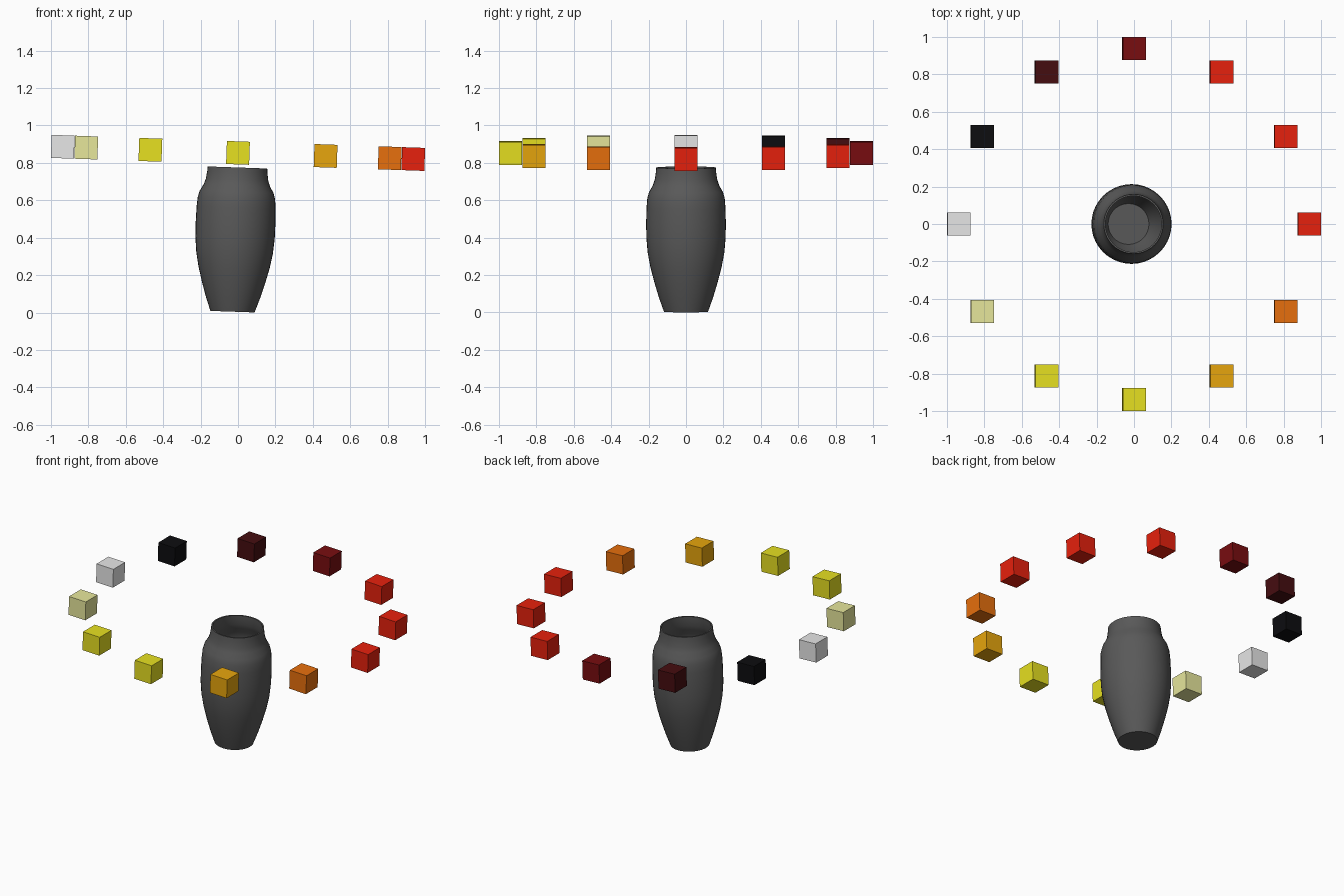
import bpy, bmesh, math
from mathutils import Matrix, Vector

if "Cube" in bpy.data.objects:
    bpy.data.objects.remove(bpy.data.objects["Cube"])

RING_Z, RING_R, CUBE = 0.853, 0.937, 0.123
# The whole set leans two degrees about the ring centre
LEAN = (Matrix.Translation((0, 0, RING_Z)) @ Matrix.Rotation(math.radians(2), 4, 'Y'))


def material(name, rgb):
    m = bpy.data.materials.new(name)
    m.use_nodes = True
    colour = (*rgb, 1)
    m.diffuse_color = colour
    m.node_tree.nodes["Principled BSDF"].inputs["Base Color"].default_value = colour
    return m


def make(name, bm, mat, matrix):
    bmesh.ops.recalc_face_normals(bm, faces=bm.faces)
    me = bpy.data.meshes.new(name)
    bm.to_mesh(me)
    bm.free()
    me.materials.append(mat)
    ob = bpy.data.objects.new(name, me)
    bpy.context.collection.objects.link(ob)
    ob.matrix_world = matrix
    return ob


MATS = {n: material(n, c) for n, c in {
    "grey": (0.1, 0.1, 0.1), "red": (0.8, 0.015, 0.004),
    "dark red": (0.19, 0.004, 0.005), "maroon": (0.06, 0.004, 0.005),
    "black": (0.004, 0.004, 0.005), "white": (0.8, 0.8, 0.8),
    "cream": (0.8, 0.8, 0.33), "yellow": (0.8, 0.75, 0.015),
    "amber": (0.8, 0.38, 0.004), "orange": (0.8, 0.16, 0.004)}.items()}

# Ring of cubes, counter-clockwise from +x
ORDER = ["red", "red", "red", "dark red", "maroon", "black",
         "white", "cream", "yellow", "yellow", "amber", "orange"]
for i, colour in enumerate(ORDER):
    a = math.tau * i / len(ORDER)
    bm = bmesh.new()
    bmesh.ops.create_cube(bm, size=CUBE)
    spot = Matrix.Translation((RING_R * math.cos(a), RING_R * math.sin(a), 0))
    make(f"ring_cube_{i + 1}", bm, MATS[colour], LEAN @ spot)

# Vase: outer profile (radius, height), then a thin inner wall back to the floor
outer = [(0.118, 0.004), (0.145, 0.08), (0.169, 0.16), (0.19, 0.24), (0.205, 0.32),
         (0.212, 0.4), (0.213, 0.48), (0.211, 0.56), (0.207, 0.61), (0.197, 0.645),
         (0.177, 0.68), (0.167, 0.71), (0.161, 0.75), (0.159, 0.775)]
inner = [(r - 0.009, max(z, 0.014)) for r, z in reversed(outer)]
profile = [(0, outer[0][1])] + outer + inner + [(0, inner[-1][1])]
bm = bmesh.new()
verts = [bm.verts.new((r, 0, z - RING_Z)) for r, z in profile]
edges = [bm.edges.new(pair) for pair in zip(verts, verts[1:])]
bmesh.ops.spin(bm, geom=verts + edges, cent=Vector(), axis=(0, 0, 1),
               angle=math.tau, steps=40, use_merge=True)
bmesh.ops.remove_doubles(bm, verts=bm.verts, dist=0.0005)
vase = make("vase", bm, MATS["grey"], LEAN)

bpy.ops.object.select_all(action='DESELECT')
vase.select_set(True)
bpy.context.view_layer.objects.active = vase
bpy.ops.object.shade_smooth_by_angle(angle=math.radians(35))
